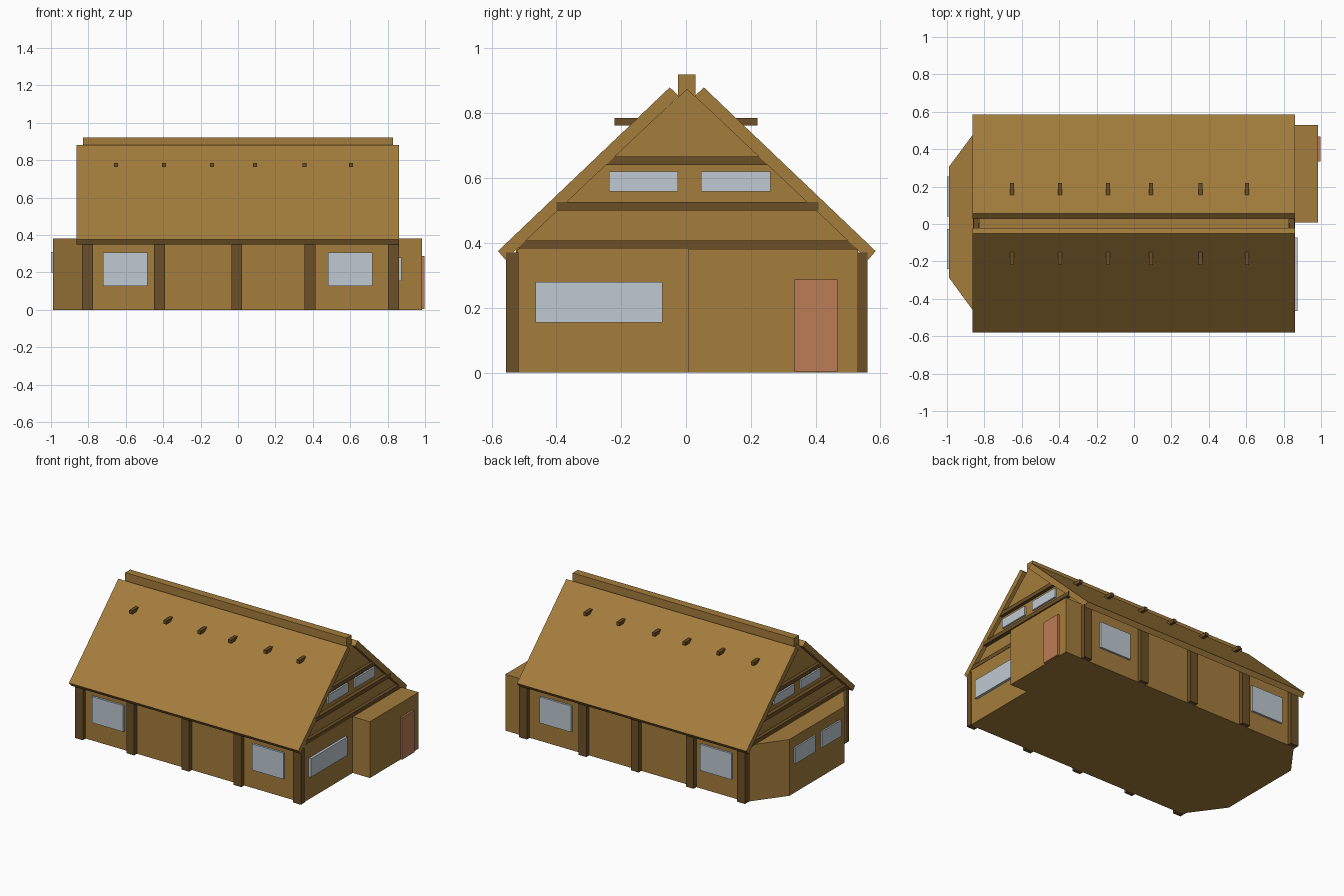
import bpy

cube = bpy.data.objects.get("Cube")
if cube:
    bpy.data.objects.remove(cube, do_unlink=True)


def material(name, rgb):
    m = bpy.data.materials.new(name)
    m.use_nodes = True
    m.diffuse_color = (*rgb, 1)
    m.node_tree.nodes["Principled BSDF"].inputs["Base Color"].default_value = (*rgb, 1)
    return m


wood = material("ochre_wood", (0.37, 0.205, 0.045))
beam = material("dark_timber", (0.15, 0.08, 0.02))
glass = material("pale_glass", (0.52, 0.59, 0.64))
door_paint = material("red_door", (0.50, 0.205, 0.095))


def prism(name, profile, axis, lo, hi, mat):
    """Extrude a 2D outline: along x (outline in y, z) or z (outline in x, y)."""
    def place(p, t):
        return (t, *p) if axis == "x" else (*p, t)
    n = len(profile)
    verts = [place(p, t) for t in (lo, hi) for p in profile]
    faces = [tuple(reversed(range(n))), tuple(range(n, 2 * n))]
    faces += [(i, (i + 1) % n, (i + 1) % n + n, i + n) for i in range(n)]
    area = sum(profile[i][0] * profile[(i + 1) % n][1]
               - profile[(i + 1) % n][0] * profile[i][1] for i in range(n))
    if area < 0:
        faces = [tuple(reversed(f)) for f in faces]
    mesh = bpy.data.meshes.new(name)
    mesh.from_pydata(verts, [], faces)
    mesh.materials.append(mat)
    obj = bpy.data.objects.new(name, mesh)
    bpy.context.collection.objects.link(obj)
    return obj


def box(name, x, y, z, mat):
    x, y = sorted(x), sorted(y)
    outline = [(x[0], y[0]), (x[1], y[0]), (x[1], y[1]), (x[0], y[1])]
    return prism(name, outline, "z", z[0], z[1], mat)


# Main hall with its gable ends, and the thicker lower right wall
hall = [(-0.525, 0), (0.53, 0), (0.53, 0.385), (0.003, 0.875), (-0.525, 0.385)]
prism("hall", hall, "x", -0.835, 0.835, wood)
box("right_end_wall", (0.83, 0.856), (-0.52, 0.53), (0, 0.382), wood)

# Entrance annex on the right, splayed bay on the left
box("annex", (0.84, 0.985), (0.007, 0.53), (0, 0.382), wood)
bay = [(-0.83, -0.505), (-0.83, 0.52), (-0.99, 0.305), (-0.99, -0.285)]
prism("bay", bay, "z", 0, 0.382, wood)

# Roof slabs and ridge beam
slab = [(-0.58, 0.375), (-0.05, 0.88), (-0.022, 0.853), (-0.557, 0.348)]
prism("front_roof", slab, "x", -0.863, 0.86, wood)
prism("back_roof", [(0.005 - y, z) for y, z in slab], "x", -0.863, 0.86, wood)
box("ridge_beam", (-0.83, 0.83), (-0.024, 0.03), (0.83, 0.92), wood)

for side, wall, tag in ((-1, -0.522, "front"), (1, 0.527, "back")):
    out = wall + side * 0.033
    # Posts along the long walls
    for i, x in enumerate((-0.805, -0.42, -0.007, 0.385, 0.832)):
        box(f"{tag}_post_{i + 1}", (x - 0.029, x + 0.029), (wall - side * 0.005, out),
            (0, 0.37), beam)
    # Windows in the end bays
    for i, x in enumerate((-0.603, 0.6)):
        box(f"{tag}_window_{i + 1}", (x - 0.118, x + 0.118), (wall, wall + side * 0.016),
            (0.128, 0.305), glass)
    # Rafter pegs poking through the roof
    for i, x in enumerate((-0.652, -0.395, -0.14, 0.09, 0.356, 0.604)):
        box(f"{tag}_peg_{i + 1}", (x - 0.011, x + 0.011), (side * 0.12, side * 0.22),
            (0.762, 0.785), beam)

# Gable beams and upper windows, on both ends
for side, tag in ((1, "right"), (-1, "left")):
    for i, (z, half, reach) in enumerate(((0.382, 0.515, 0.858), (0.5, 0.4, 0.862),
                                          (0.64, 0.25, 0.858))):
        box(f"{tag}_gable_beam_{i + 1}", (side * 0.825, side * reach),
            (-half, half + 0.008), (z, z + 0.026), beam)
    for i, y in enumerate(((-0.238, -0.025), (0.046, 0.26))):
        box(f"{tag}_gable_window_{i + 1}", (side * 0.83, side * 0.846), y,
            (0.558, 0.62), glass)

# Lower end windows and the door
box("right_window", (0.85, 0.873), (-0.465, -0.072), (0.155, 0.28), glass)
for i, y in enumerate(((-0.24, -0.028), (0.04, 0.255))):
    box(f"bay_window_{i + 1}", (-0.985, -1.0), y, (0.2, 0.31), glass)
box("door", (0.98, 0.998), (0.335, 0.467), (0.003, 0.287), door_paint)
